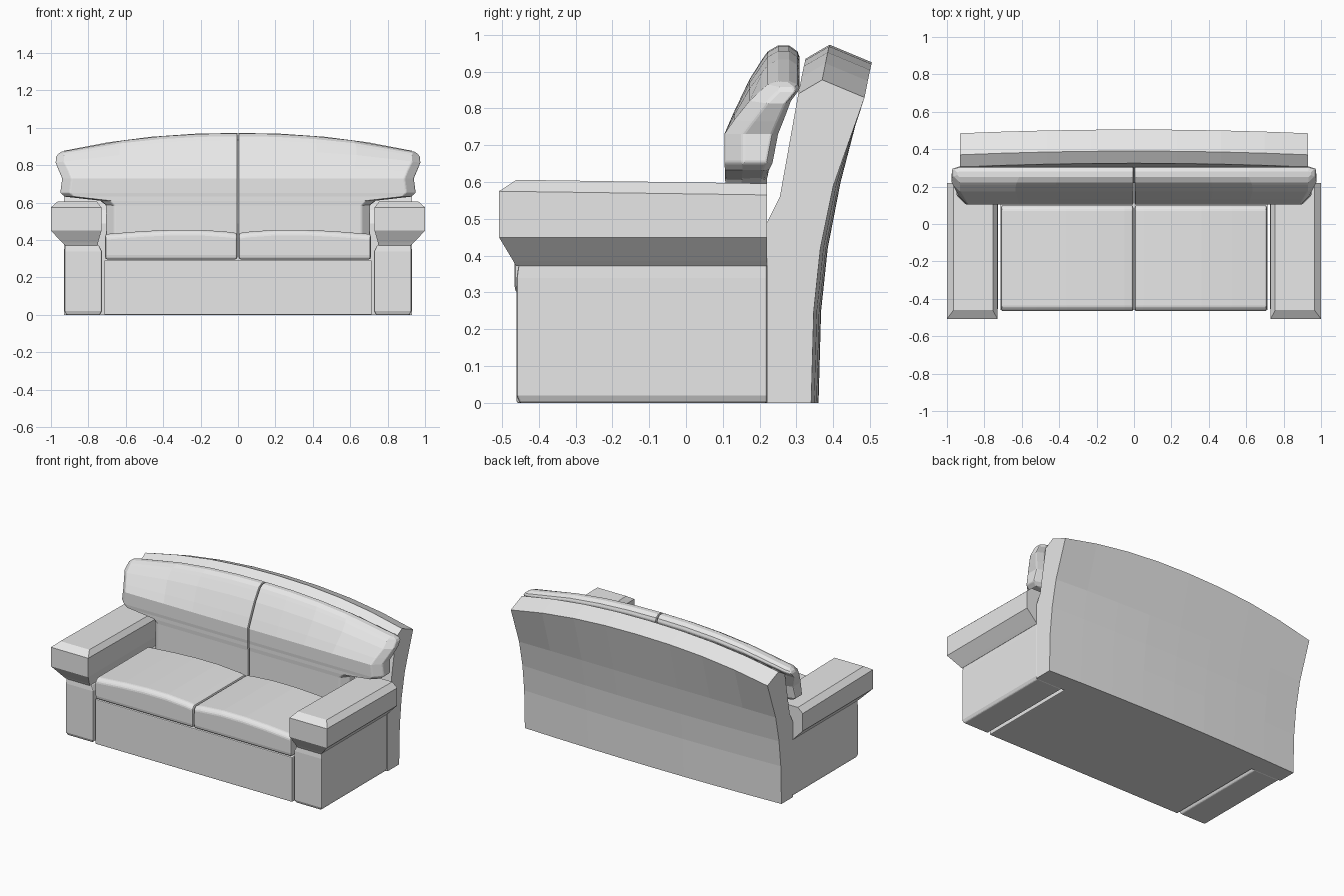
import bpy
import bmesh

cube = bpy.data.objects.get("Cube")
if cube:
    bpy.data.objects.remove(cube, do_unlink=True)

fabric = bpy.data.materials.new("light grey fabric")
fabric.use_nodes = True
GREY = (0.8, 0.8, 0.8, 1)
fabric.diffuse_color = GREY
fabric.node_tree.nodes["Principled BSDF"].inputs["Base Color"].default_value = GREY


def loft(name, rings, side=1, bevel=0.0):
    """Skin equal rings of points; each ring is a chain out and a chain back."""
    bm = bmesh.new()
    rows = [[bm.verts.new((side * x, y, z)) for x, y, z in r] for r in rings]
    n = len(rows[0])
    for a, b in zip(rows, rows[1:]):
        for i in range(n):
            j = (i + 1) % n
            bm.faces.new((a[i], a[j], b[j], b[i]))
    for r in (rows[0], rows[-1]):
        for i in range(n // 2 - 1):
            bm.faces.new((r[i], r[i + 1], r[n - 2 - i], r[n - 1 - i]))
    bmesh.ops.recalc_face_normals(bm, faces=bm.faces)
    mesh = bpy.data.meshes.new(name)
    bm.to_mesh(mesh)
    bm.free()
    mesh.materials.append(fabric)
    obj = bpy.data.objects.new(name, mesh)
    bpy.context.collection.objects.link(obj)
    if bevel:
        mod = obj.modifiers.new("soft edges", "BEVEL")
        mod.width = bevel
        mod.segments = 2
        mod.limit_method = "ANGLE"
        mod.angle_limit = 0.7
    return obj


def slab(z, x0, x1, y0, y1):
    return [(x0, y0, z), (x1, y0, z), (x1, y1, z), (x0, y1, z)]


def arch(x):
    return 0.1 * (abs(x) / 0.95) ** 2.2


# Base box under the seat
loft("base", [slab(z, -0.715, 0.715, -0.46, 0.25) for z in (0, 0.292)], bevel=0.005)

# Leaning back panel with an arched top
back_profile = [(0.22, 0), (0.22, 0.49), (0.255, 0.56), (0.325, 0.935), (0.39, 0.973),
                (0.505, 0.925), (0.42, 0.6), (0.385, 0.42), (0.367, 0.25), (0.36, 0)]
rings = []
for k in range(-4, 5):
    x = 0.93 * k / 4
    ring = []
    for i, (y, z) in enumerate(back_profile):
        w = min(1, max(0, (z - 0.56) / 0.36))
        inset = 0.02 * (k / 4) ** 2 if i > 2 else 0
        ring.append((x, y - inset, z - arch(x) * w))
    rings.append(ring)
loft("back_panel", rings)

# Back cushion levels: height, outer x, front y, rear y
cushion_levels = [
    (0.30, 0.705, 0.108, 0.22), (0.585, 0.705, 0.108, 0.22),
    (0.61, 0.73, 0.106, 0.22), (0.632, 0.925, 0.106, 0.225),
    (0.652, 0.95, 0.104, 0.235), (0.73, 0.94, 0.104, 0.25),
    (0.79, 0.955, 0.13, 0.265), (0.88, 0.975, 0.173, 0.285),
    (0.935, 0.972, 0.208, 0.31), (0.955, 0.965, 0.222, 0.303),
    (0.971, 0.945, 0.25, 0.28),
]


def cushion_ring(z, x1, yf, yb):
    c = min(0.05, (yb - yf) * 0.4)
    xs = [0.004, 0.21 * x1, 0.43 * x1, 0.65 * x1, x1 - c, x1]
    w = max(0, (z - 0.73) / 0.24)
    front = [(x, yf + (c if x == x1 else 0), z - arch(x) * w) for x in xs]
    rear = [(x, yb - (c * 0.3 if x == x1 else 0), z - arch(x) * w) for x in xs]
    return front + rear[::-1]


# Seat cushion stations: x, crown height
seat_stations = [(0.004, 0.437), (0.05, 0.444), (0.2, 0.455),
                 (0.36, 0.455), (0.52, 0.447), (0.71, 0.432)]


def seat_ring(x, top):
    front = [(x, -0.462, 0.297), (x, -0.466, 0.32), (x, -0.466, top - 0.02), (x, -0.445, top)]
    rear = [(x, 0.08, top), (x, 0.1, top - 0.02), (x, 0.1, 0.32), (x, 0.1, 0.297)]
    return front + rear


# Arm levels: height, inner x, outer x, front y
panel_levels = [(0, 0.738, 0.918, -0.452), (0.02, 0.728, 0.927, -0.46),
                (0.34, 0.728, 0.927, -0.46), (0.375, 0.745, 0.925, -0.455)]
roll_levels = [(0.372, 0.75, 0.925, -0.462), (0.387, 0.748, 0.94, -0.47),
               (0.45, 0.73, 1.0, -0.508), (0.575, 0.73, 1.0, -0.508),
               (0.606, 0.755, 0.965, -0.46)]

for side, word in ((1, "left"), (-1, "right")):
    loft(word + "_back_cushion", [cushion_ring(*v) for v in cushion_levels], side, 0.006)
    loft(word + "_seat_cushion", [seat_ring(*v) for v in seat_stations], side, 0.01)
    loft(word + "_arm_panel", [slab(z, a, b, y, 0.22) for z, a, b, y in panel_levels], side, 0.006)
    # Arm roll slopes down slightly towards the rear
    roll = []
    for z, a, b, y in roll_levels:
        ring = slab(z, a, b, y, 0.22)
        if z > 0.5:
            ring = [(px, py, pz - (0.01 if py > 0 else 0)) for px, py, pz in ring]
        roll.append(ring)
    loft(word + "_arm_roll", roll, side)
